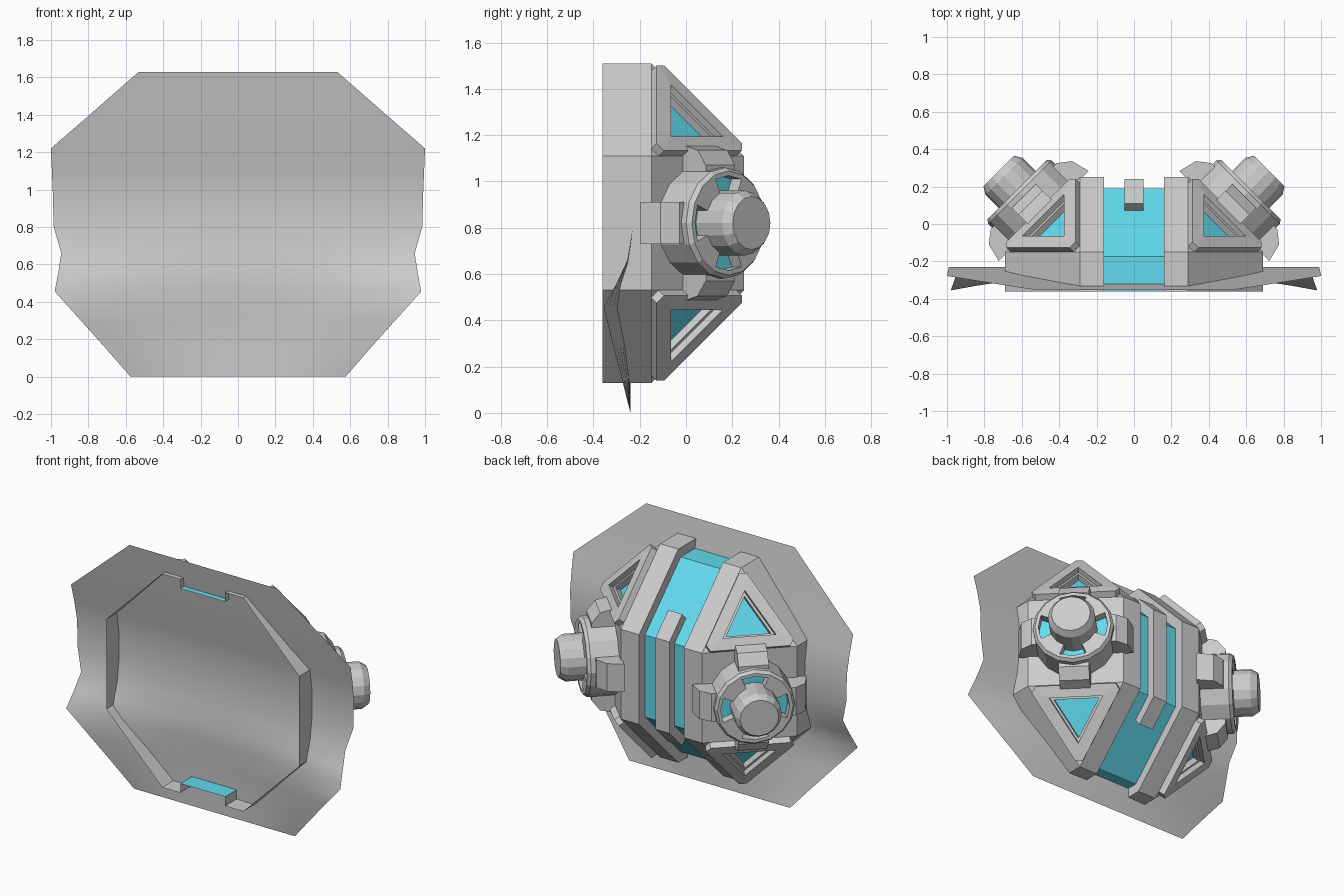
import bpy, bmesh
from math import sin, cos, pi
from mathutils import Vector, Matrix

if "Cube" in bpy.data.objects:
    bpy.data.objects.remove(bpy.data.objects["Cube"])

ZC = 0.82                                   # height of the body centre
cyan = bpy.data.materials.new("cyan_glow")
cyan.diffuse_color = (0.12, 0.70, 0.85, 1)
cyan.use_nodes = True
cyan.node_tree.nodes["Principled BSDF"].inputs["Base Color"].default_value = cyan.diffuse_color


def make(name, verts, faces, mat=None, matrix=None, smooth=False):
    me = bpy.data.meshes.new(name)
    me.from_pydata([tuple(v) for v in verts], [], faces)
    bm = bmesh.new()
    bm.from_mesh(me)
    bmesh.ops.remove_doubles(bm, verts=bm.verts, dist=1e-5)
    bmesh.ops.recalc_face_normals(bm, faces=bm.faces)
    for f in bm.faces:
        f.smooth = smooth
    bm.to_mesh(me)
    bm.free()
    ob = bpy.data.objects.new(name, me)
    bpy.context.collection.objects.link(ob)
    if mat:
        me.materials.append(mat)
    if matrix:
        ob.matrix_world = matrix
    return ob


def mirror_x(ob):
    ob.modifiers.new("Mirror", 'MIRROR').use_mirror_merge = False


def bridge(loops, closed=True):
    """Quads between successive loops of equal length."""
    n = len(loops[0])
    verts = [v for lp in loops for v in lp]
    faces = [(i * n + j, i * n + (j + 1) % n, (i + 1) * n + (j + 1) % n, (i + 1) * n + j)
             for i in range(len(loops) - 1) for j in range(n if closed else n - 1)]
    return verts, faces


def prism(loop_a, loop_b):
    verts, faces = bridge([loop_a, loop_b])
    n = len(loop_a)
    return verts, faces + [tuple(range(n)), tuple(range(n, 2 * n))]


def sym(top):
    """Mirror a (y, height above centre) half profile about the body centre."""
    return top + [(y, -z) for y, z in reversed(top)]


def at_x(profile, x):
    return [Vector((x, y, ZC + z)) for y, z in profile]


# Curved back sheet: z, half width, y at the middle, y at the edge
rows = [(0, .575, -.24, -.24), (.15, .706, -.24, -.278), (.3, .84, -.245, -.317),
        (.455, .98, -.26, -.355), (.56, .96, -.26, -.30), (.66, .945, -.243, -.253),
        (.8, .985, -.23, -.23), (.98, .99, -.23, -.23), (1.1, .995, -.25, -.25),
        (1.22, 1, -.278, -.278), (1.42, .77, -.315, -.315), (1.63, .53, -.352, -.352)]
us = [i / 8 - 1 for i in range(17)]
make("back_sheet", *bridge([[(w * u, yc + (ye - yc) * u * u, z) for u in us]
                            for z, w, yc, ye in rows], closed=False), smooth=True)

# Faceted body shell with a central groove
outer = sym([(-.36, .69), (-.15, .69), (.25, .29)])
inner = sym([(-.36, .63), (-.175, .63), (.19, .265)])
side = at_x(sym([(-.36, .29), (-.15, .29)]), .69)
verts, faces = bridge([at_x(inner, .16), at_x(outer, .16), at_x(outer, .29)], closed=False)
verts += side
P, Q = 12, 18
faces += [(P, P + 1, Q + 1, Q), (P + 2, P + 3, Q + 2, Q + 1),
          (P + 4, P + 5, Q + 3, Q + 2), (Q, Q + 1, Q + 2, Q + 3)]
mirror_x(make("body_shell", verts, faces))

# Glowing strip in the groove and the bar across it
make("groove_strip", *bridge([at_x(inner, -.16), at_x(inner, .16)], closed=False), mat=cyan)
bar = sym([(.06, .37), (.11, .425), (.24, .295)]) + [(.185, -.255), (.185, .255)]
make("groove_bar", *prism(at_x(bar, -.05), at_x(bar, .05)))

# Triangular stepped panels on the four corner facets
for s, label in ((1, "upper"), (-1, "lower")):
    tri = [Vector((.29, -.15, ZC + s * .69)), Vector((.69, -.15, ZC + s * .29)),
           Vector((.29, .25, ZC + s * .29))]
    centre = sum(tri, Vector()) / 3
    normal = Vector((1, 1, s)).normalized()

    def tri_loop(scale, cut, h):
        c = [centre + (v - centre) * scale + normal * h for v in tri]
        return [p for i in range(3) for p in (c[i].lerp(c[i - 1], cut), c[i].lerp(c[(i + 1) % 3], cut))]

    steps = [(1, .0002, 0), (1, .08, 0), (1, .08, .04), (.56, .0002, .045),
             (.56, .0002, .012), (.47, .0002, .012), (.47, .0002, -.025)]
    mirror_x(make(label + "_panel", *bridge([tri_loop(*st) for st in steps])))
    mirror_x(make(label + "_panel_glow", tri_loop(.47, .0002, -.025), [tuple(range(6))], mat=cyan))


# Thrusters on the two diagonal facets
N = 16


def circle(r, h):
    return [Vector((r * cos(2 * pi * k / N), r * sin(2 * pi * k / N), h)) for k in range(N)]


for s, label in ((1, "right"), (-1, "left")):
    n = Vector((s, 1, 0)).normalized()
    up = Vector((0, 0, 1))
    t = up.cross(n)
    frame = Matrix((t, up, n)).transposed().to_4x4()
    frame.translation = (s * .49, .05, ZC)

    # central shaft with chamfered tip
    v, f = bridge([circle(.14, 0), circle(.14, .29), circle(.115, .33)])
    make(label + "_shaft", v, f + [tuple(range(2 * N, 3 * N))], matrix=frame)

    # collar with four notches in its top, glowing floor in each
    v, f = bridge([circle(.24, 0), circle(.24, .17), circle(.225, .19), circle(.205, .19)])
    floor_faces = []
    a, b, c, d = 3 * N, 4 * N, 5 * N, 6 * N
    v += circle(.13, .19) + circle(.205, .13) + circle(.13, .13)
    for k in range(N):
        m = (k + 1) % N
        if k % 4 in (0, 3):
            f.append((a + k, a + m, c + m, c + k))
            floor_faces.append((c + k, c + m, d + m, d + k))
        else:
            f.append((a + k, a + m, b + m, b + k))
        if k % 4 in (1, 3):
            f.append((a + k, b + k, d + k, c + k))
    make(label + "_collar", v, f, matrix=frame)
    make(label + "_collar_glow", v, floor_faces, mat=cyan, matrix=frame)

    # four lugs around the collar
    lug = [(.2, -.01), (.34, -.01), (.315, .09), (.25, .14), (.2, .14)]
    for q in range(4):
        make(f"{label}_lug_{q + 1}", *prism([(r, -.09, h) for r, h in lug],
                                            [(r, .09, h) for r, h in lug]),
             matrix=frame @ Matrix.Rotation(q * pi / 2, 4, 'Z'))
